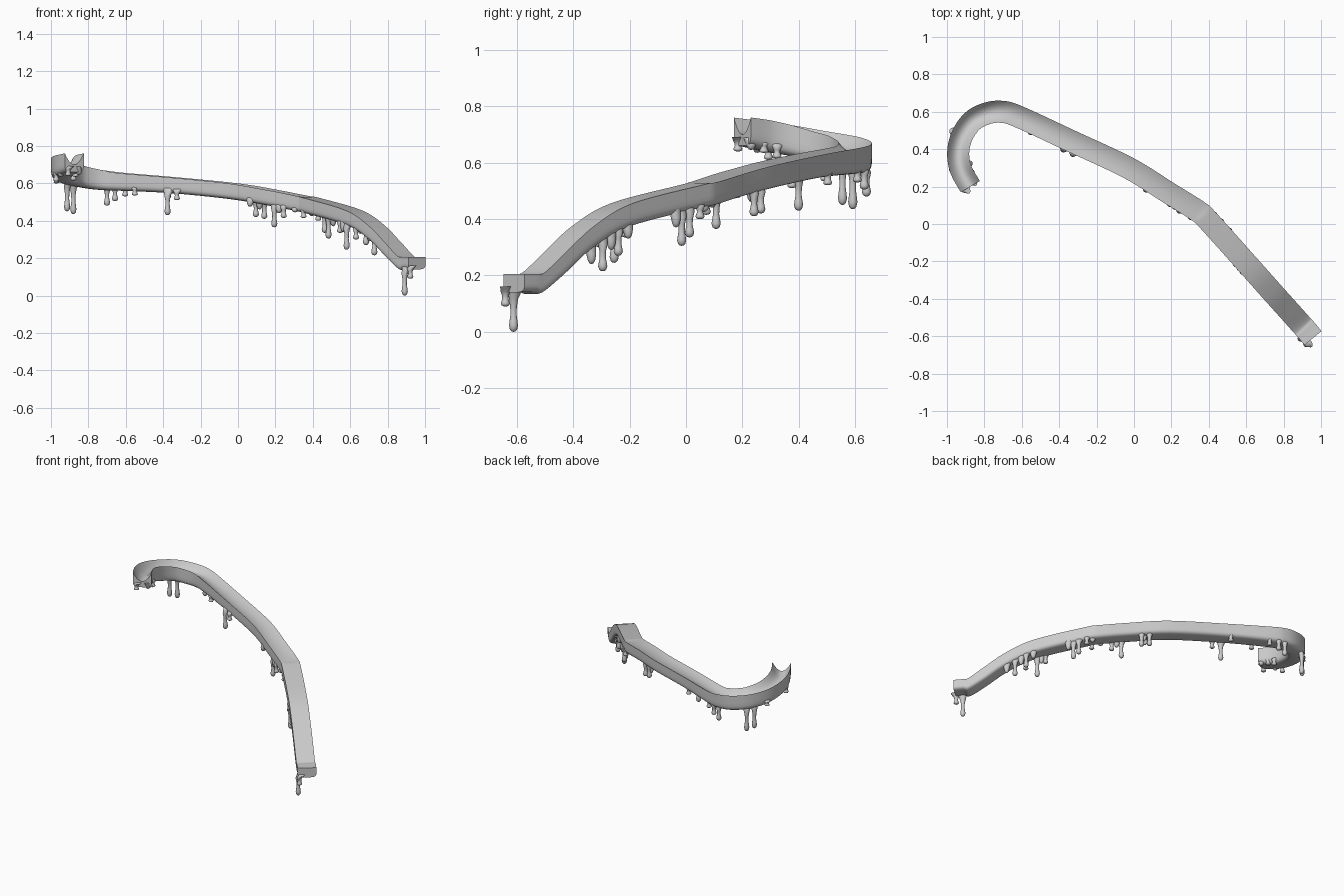
import bpy, bmesh, math
from mathutils import Vector

if "Cube" in bpy.data.objects:
    bpy.data.objects.remove(bpy.data.objects["Cube"])

# path stations: x, y, rim height, groove depth, thickness
STATIONS = [
    (-.875, .20, .76, .06, .10), (-.925, .29, .748, .06, .11), (-.94, .38, .732, .06, .11),
    (-.92, .47, .712, .055, .11), (-.865, .55, .695, .05, .11), (-.79, .59, .68, .045, .11),
    (-.71, .60, .668, .035, .105), (-.62, .575, .655, .025, .095), (-.35, .45, .632, .015, .085),
    (-.03, .30, .60, .012, .085), (.18, .17, .565, .01, .085), (.34, .07, .533, .005, .085),
    (.40, .015, .52, 0, .085), (.62, -.23, .455, 0, .085), (.74, -.365, .375, 0, .085),
    (.83, -.465, .282, 0, .085), (.895, -.538, .212, 0, .075), (.92, -.565, .206, 0, .066),
    (.957, -.61, .206, 0, .066)]
HALF = .059


def catmull(pts, n):
    out = []
    for i in range(len(pts) - 1):
        a, b, c, d = (pts[max(0, min(len(pts) - 1, i + k))] for k in (-1, 0, 1, 2))
        for s in range(n):
            t = s / n
            out.append([.5 * (2 * q + (r - p) * t + (2 * p - 5 * q + 4 * r - w) * t * t
                              + (3 * q - p - 3 * r + w) * t ** 3)
                        for p, q, r, w in zip(a, b, c, d)])
    return out + [list(pts[-1])]


PATH = catmull(STATIONS, 6)


def section(depth, thick):
    """Closed outline: grooved top, straight walls, rounded underside."""
    pts = []
    for i in range(11):
        u = -1 + i / 5
        pts.append((u * HALF, -depth * (1 - u * u)))
    for i in range(17):
        a = math.pi * i / 16
        c, s = math.cos(a), math.sin(a)
        x = math.copysign(abs(c) ** .5, c) * HALF
        pts.append((x, -thick * .5 - thick * .5 * s ** .6 if s > 1e-6 else -thick * .5))
    return pts


def finish(bm, name, angle):
    bmesh.ops.recalc_face_normals(bm, faces=bm.faces)
    me = bpy.data.meshes.new(name)
    bm.to_mesh(me)
    bm.free()
    ob = bpy.data.objects.new(name, me)
    bpy.context.collection.objects.link(ob)
    bpy.ops.object.select_all(action='DESELECT')
    ob.select_set(True)
    bpy.context.view_layer.objects.active = ob
    bpy.ops.object.shade_smooth_by_angle(angle=math.radians(angle))
    return ob


# curved trough swept along the path
bm = bmesh.new()
rings = []
for i, (x, y, z, depth, thick) in enumerate(PATH):
    p, q = PATH[max(i - 1, 0)], PATH[min(i + 1, len(PATH) - 1)]
    t = Vector((q[0] - p[0], q[1] - p[1])).normalized()
    rings.append([bm.verts.new((x + t.y * u, y - t.x * u, z + v))
                  for u, v in section(max(depth, 0), thick)])
for r0, r1 in zip(rings, rings[1:]):
    for k in range(len(r0)):
        j = (k + 1) % len(r0)
        bm.faces.new((r0[k], r0[j], r1[j], r1[k]))
bm.faces.new(rings[0])
bm.faces.new(rings[-1])
finish(bm, "trough", 40)

# hanging drips: x, y, tip height
DRIPS = [
    (-.98, .29, .61), (-.915, .18, .64), (-.862, .28, .635), (-.872, .325, .615),
    (-.978, .50, .60), (-.92, .56, .45), (-.885, .598, .435), (-.70, .648, .48),
    (-.655, .64, .505), (-.60, .615, .53), (-.555, .485, .535), (-.38, .392, .43),
    (-.33, .368, .51), (-.37, .51, .52), (.10, .272, .42), (.145, .248, .41),
    (.19, .10, .365), (.24, .065, .415), (.345, .0, .415), (.435, .055, .40),
    (.47, .018, .335), (.49, -.01, .305), (.54, -.22, .335), (.575, -.26, .245),
    (.625, -.312, .30), (.69, -.235, .27), (.735, -.29, .215),
    (.885, -.617, 0), (.915, -.646, .09)]
# short beads between the drips
BEADS = [(-.955, .25, .635), (-.845, .235, .645), (.06, .178, .475), (.12, .24, .46),
         (.215, .085, .44), (.30, .03, .445), (.40, .07, .425), (.515, -.03, .37),
         (.66, -.20, .33), (.71, -.26, .29), (.77, -.33, .24), (.558, -.24, .34)]

# stem outline as (radius, fraction of length from top)
LONG = [(.032, 0), (.026, .12), (.017, .27), (.012, .45), (.011, .62), (.014, .75),
        (.0165, .86), (.013, .95), (.007, .99)]
SHORT = [(.026, 0), (.022, .3), (.018, .55), (.014, .8), (.008, .95)]


def drip(bm, x, y, tip, profile, seg=14):
    s = min(PATH, key=lambda p: (p[0] - x) ** 2 + (p[1] - y) ** 2)
    i = PATH.index(s)
    p, q = PATH[max(i - 1, 0)], PATH[min(i + 1, len(PATH) - 1)]
    t = Vector((q[0] - p[0], q[1] - p[1], 0)).normalized()
    n = Vector((t.y, -t.x, 0))
    side = (Vector((x, y, 0)) - Vector((s[0], s[1], 0))).dot(n)
    inward = -math.copysign(1, side) * n
    top = s[2] - s[4] * .68
    rows = []
    for r, f in profile:
        # stems widen along the wall and lean into it at the root
        flat = max(0, r - .017)
        c = Vector((x, y, top + (tip - top) * f)) + inward * (flat * .9 + .008)
        rows.append([bm.verts.new(c + t * r * math.cos(a) + n * (r - flat) * math.sin(a))
                     for a in (2 * math.pi * k / seg for k in range(seg))])
    for r0, r1 in zip(rows, rows[1:]):
        for k in range(seg):
            j = (k + 1) % seg
            bm.faces.new((r0[k], r0[j], r1[j], r1[k]))
    end = bm.verts.new(Vector((x, y, tip)) + inward * .008)
    for k in range(seg):
        bm.faces.new((rows[-1][k], rows[-1][(k + 1) % seg], end))
    bm.faces.new(rows[0])


for name, spots, shape in (("drips", DRIPS, LONG), ("drip_beads", BEADS, SHORT)):
    bm = bmesh.new()
    for spot in spots:
        drip(bm, *spot, shape)
    finish(bm, name, 80)
